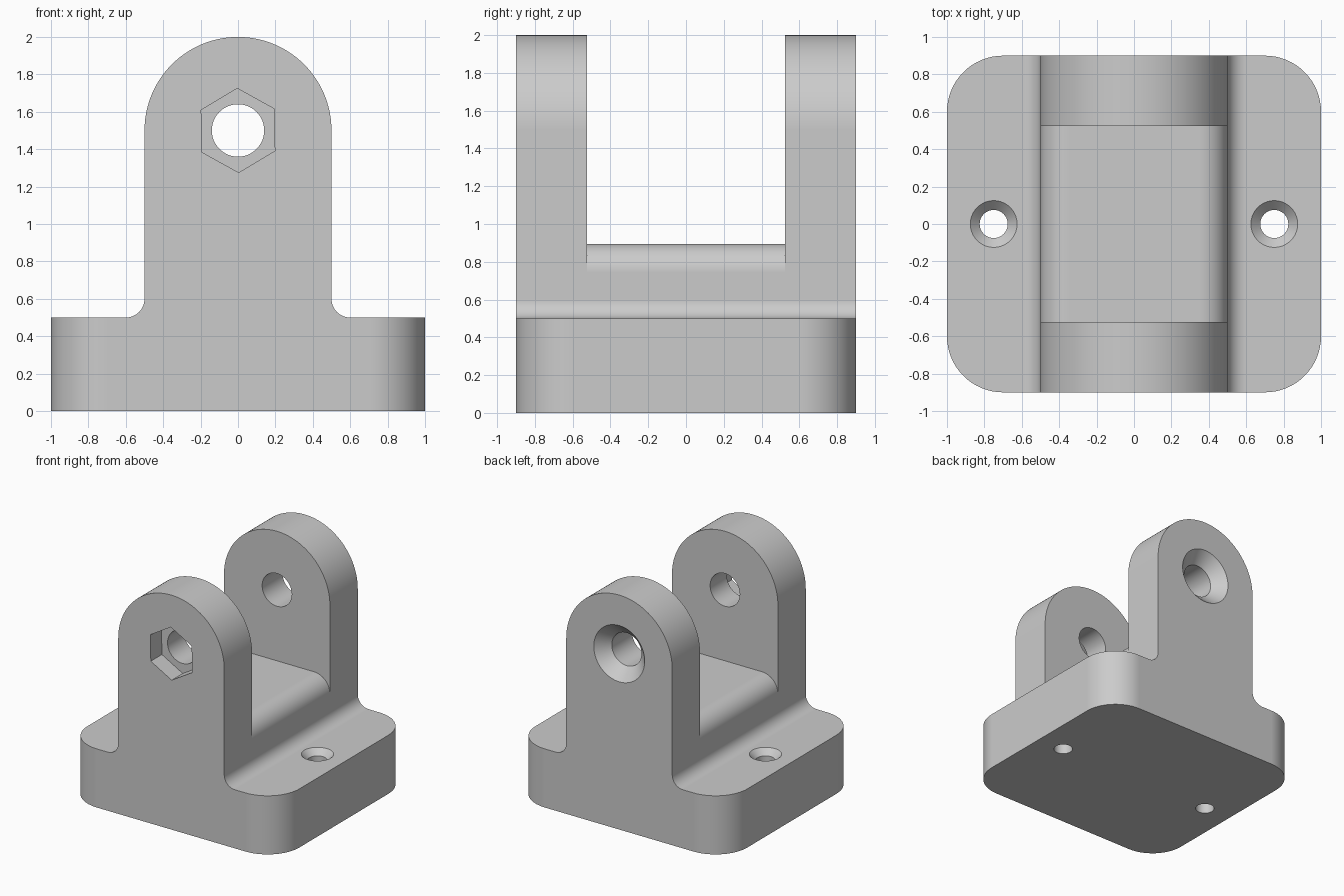
import bpy, bmesh
from math import pi, sin, cos, radians
from mathutils import Matrix

cube = bpy.data.objects.get("Cube")
if cube:
    bpy.data.objects.remove(cube, do_unlink=True)

grey = bpy.data.materials.new("plain grey")
grey.use_nodes = True
colour = (0.6, 0.6, 0.6, 1)
grey.diffuse_color = colour
grey.node_tree.nodes["Principled BSDF"].inputs["Base Color"].default_value = colour

HALF_DEPTH = 0.9
GAP = 0.525
BOLT_Z = 1.5


def arc(cx, cz, r, start, end, n):
    """Points along an arc, angles in degrees."""
    angles = [radians(start + (end - start) * i / n) for i in range(n + 1)]
    return [(cx + r * cos(a), cz + r * sin(a)) for a in angles]


def mirrored(right):
    """Close a right-hand outline with its mirror image."""
    return right + [(-x, z) for x, z in reversed(right) if x > 1e-5]


def finish(name, bm):
    bmesh.ops.recalc_face_normals(bm, faces=bm.faces)
    mesh = bpy.data.meshes.new(name)
    bm.to_mesh(mesh)
    bm.free()
    obj = bpy.data.objects.new(name, mesh)
    bpy.context.collection.objects.link(obj)
    return obj


def prism(points, y0, y1):
    """Extrude an xz outline along y."""
    bm = bmesh.new()
    face = bm.faces.new([bm.verts.new((x, y0, z)) for x, z in points])
    ext = bmesh.ops.extrude_face_region(bm, geom=[face])
    verts = [v for v in ext["geom"] if isinstance(v, bmesh.types.BMVert)]
    bmesh.ops.translate(bm, verts=verts, vec=(0, y1 - y0, 0))
    return bm


def turned(name, profile, matrix, n=64):
    """Solid of revolution from (radius, height) pairs along local z."""
    bm = bmesh.new()
    rings = [[bm.verts.new((r * cos(2 * pi * i / n), r * sin(2 * pi * i / n), h))
              for i in range(n)] for r, h in profile]
    for low, high in zip(rings, rings[1:]):
        for i in range(n):
            j = (i + 1) % n
            bm.faces.new((low[i], low[j], high[j], high[i]))
    bm.faces.new(rings[0])
    bm.faces.new(rings[-1])
    bm.transform(matrix)
    return finish(name, bm)


# Bracket body: base, fillets and arch in one outline, with rounded base corners
outline = mirrored([(1, 0), (1, 0.5)] + arc(0.6, 0.6, 0.1, 270, 180, 12)
                   + arc(0, BOLT_Z, 0.5, 0, 90, 32))
bm = prism(outline, -HALF_DEPTH, HALF_DEPTH)
corners = [e for e in bm.edges if all(abs(v.co.x) > 0.99 for v in e.verts)
           and abs(e.verts[0].co.z - e.verts[1].co.z) > 0.4]
bmesh.ops.bevel(bm, geom=corners, offset=0.3, segments=16, profile=0.5,
                affect='EDGES')
body = finish("clevis_bracket", bm)
body.data.materials.append(grey)

# Gap between the arms, leaving a saddle with rounded shoulders
gap = mirrored([(0.7, 2.2), (0.7, 0.745)] + arc(0.35, 0.745, 0.15, 0, 90, 16))
cutters = [finish("arm_gap_cutter", prism(gap, -GAP, GAP))]

# Bolt hole through both arms, countersunk at the back
along_y = Matrix.Translation((0, 0, BOLT_Z)) @ Matrix.Rotation(-pi / 2, 4, 'X')
cutters.append(turned("bolt_hole_cutter",
                      [(0.14, -1), (0.14, 0.8), (0.24, 0.9), (0.24, 1)], along_y))

# Hexagonal nut pocket at the front
hexagon = arc(0, BOLT_Z, 0.225, 91, 391, 5)
cutters.append(finish("nut_pocket_cutter", prism(hexagon, -1, -0.75)))

# Countersunk mounting holes in the base
for side, x in (("left", 0.75), ("right", -0.75)):
    cutters.append(turned(side + "_screw_hole_cutter",
                          [(0.075, -0.1), (0.075, 0.45), (0.125, 0.5), (0.125, 0.55)],
                          Matrix.Translation((x, 0, 0))))

bpy.ops.object.select_all(action='DESELECT')
bpy.context.view_layer.objects.active = body
body.select_set(True)
for cutter in cutters:
    mod = body.modifiers.new(cutter.name, 'BOOLEAN')
    mod.operation = 'DIFFERENCE'
    mod.solver = 'EXACT'
    mod.object = cutter
    bpy.ops.object.modifier_apply(modifier=mod.name)
for cutter in cutters:
    bpy.data.objects.remove(cutter, do_unlink=True)

# Smooth curves, crisp edges and even shading on flat faces
bpy.ops.object.shade_smooth_by_angle(angle=radians(30))
weighted = body.modifiers.new("even_shading", 'WEIGHTED_NORMAL')
weighted.keep_sharp = True
